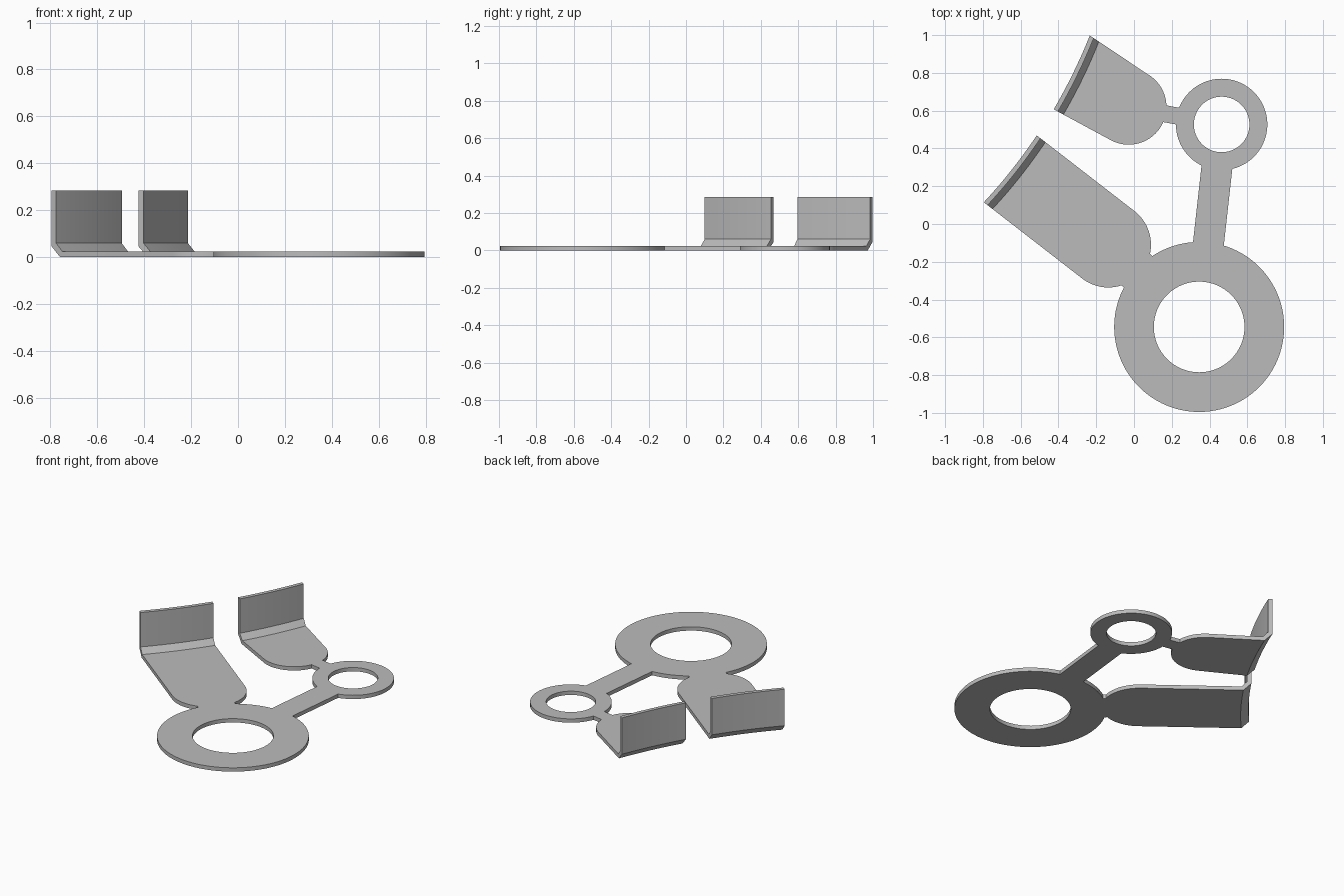
import bpy, bmesh, math
from mathutils import Vector

cube = bpy.data.objects.get("Cube")
if cube:
    bpy.data.objects.remove(cube, do_unlink=True)

THICK, TOP = 0.025, 0.285
SEGS = 96

metal = bpy.data.materials.new("grey_metal")
metal.use_nodes = True
grey = (0.5, 0.5, 0.5, 1)
metal.diffuse_color = grey
metal.node_tree.nodes["Principled BSDF"].inputs["Base Color"].default_value = grey


def finish(bm, name):
    bmesh.ops.recalc_face_normals(bm, faces=bm.faces)
    mesh = bpy.data.meshes.new(name)
    bm.to_mesh(mesh)
    bm.free()
    mesh.materials.append(metal)
    obj = bpy.data.objects.new(name, mesh)
    bpy.context.collection.objects.link(obj)
    return obj


def slab(name, outline):
    """Flat plate from a closed outline."""
    bm = bmesh.new()
    face = bm.faces.new([bm.verts.new((p.x, p.y, 0)) for p in outline])
    up = bmesh.ops.extrude_face_region(bm, geom=[face])["geom"]
    bmesh.ops.translate(bm, vec=(0, 0, THICK),
                        verts=[g for g in up if isinstance(g, bmesh.types.BMVert)])
    return finish(bm, name)


def circle(c, r):
    angles = [math.tau * i / SEGS for i in range(SEGS)]
    return [c + Vector((math.cos(a), math.sin(a))) * r for a in angles]


def ring(name, c, outer, inner):
    """Flat washer with an open middle."""
    bm = bmesh.new()
    o, n = circle(c, outer), circle(c, inner)
    loops = [[bm.verts.new((p.x, p.y, z)) for p in pts]
             for pts, z in ((o, 0), (o, THICK), (n, THICK), (n, 0))]
    for k in range(4):
        a, b = loops[k], loops[(k + 1) % 4]
        for i in range(SEGS):
            j = (i + 1) % SEGS
            bm.faces.new((a[i], a[j], b[j], b[i]))
    return finish(bm, name)


def bar(name, a, b, start, end, width):
    """Straight link on the line a-b, trimmed at both ends."""
    d = (b - a).normalized()
    side = Vector((-d.y, d.x)) * width / 2
    p, q = a + d * start, b - d * end
    return slab(name, [p - side, q - side, q + side, p + side])


def folded_arm(name, tip_a, tip_b, end_a, end_b, sag, cols=16):
    """Flat arm whose far end folds up into a gently curved wall."""
    bm = bmesh.new()
    rows = []
    for i in range(cols + 1):
        v = i / cols
        tip, end = tip_a.lerp(tip_b, v), end_a.lerp(end_b, v)
        length = (end - tip).length
        d = (end - tip) / length
        bulge = sag * 4 * v * (1 - v)
        profile = [(0, TOP), (0, 0.047), (0.047, 0), (None, 0), (None, THICK),
                   (0.058, THICK), (0.025, 0.06), (0.025, TOP)]
        row = []
        for u, z in profile:
            p = end if u is None else tip + d * (u + bulge)
            row.append(bm.verts.new((p.x, p.y, z)))
        rows.append(row)
    for a, b in zip(rows, rows[1:]):
        for k in range(8):
            m = (k + 1) % 8
            bm.faces.new((a[k], a[m], b[m], b[k]))
    bm.faces.new(rows[0])
    bm.faces.new(rows[-1])
    return finish(bm, name)


# Layout
big, small = Vector((0.345, -0.545)), Vector((0.464, 0.527))
long_c, short_c = Vector((-0.136, -0.11)), Vector((-0.028, 0.62))
long_n, short_n = Vector((0.62, 0.784)) * 0.226, Vector((0.485, 0.875)) * 0.2

# Rings, links, rounded arm ends and folded arms
bracket = ring("bracket", big, 0.45, 0.24)
parts = [
    ring("small_ring", small, 0.242, 0.147),
    bar("ring_link", big, small, 0.345, 0.195, 0.164),
    slab("long_arm_end", circle(long_c, 0.226)),
    slab("short_arm_end", circle(short_c, 0.2)),
    bar("long_arm_link", long_c, big, 0.1, 0.345, 0.225),
    bar("short_arm_link", short_c, small, 0.1, 0.195, 0.09),
    folded_arm("long_arm", Vector((-0.515, 0.469)), Vector((-0.795, 0.115)),
               long_c + long_n, long_c - long_n, 0.009),
    folded_arm("short_arm", Vector((-0.234, 0.998)), Vector((-0.425, 0.607)),
               short_c + short_n, short_c - short_n, 0.008),
]

# Fuse everything into one sheet
for part in parts:
    mod = bracket.modifiers.new("join_" + part.name, 'BOOLEAN')
    mod.operation, mod.solver, mod.object = 'UNION', 'EXACT', part
bpy.context.view_layer.update()
fused = bpy.data.meshes.new_from_object(
    bracket.evaluated_get(bpy.context.evaluated_depsgraph_get()))
bracket.modifiers.clear()
bracket.data = fused
for part in parts:
    bpy.data.objects.remove(part, do_unlink=True)

# Smooth curves, keep folds and rims sharp
bpy.ops.object.select_all(action='DESELECT')
bracket.select_set(True)
bpy.context.view_layer.objects.active = bracket
bpy.ops.object.shade_smooth_by_angle(angle=math.radians(30))
